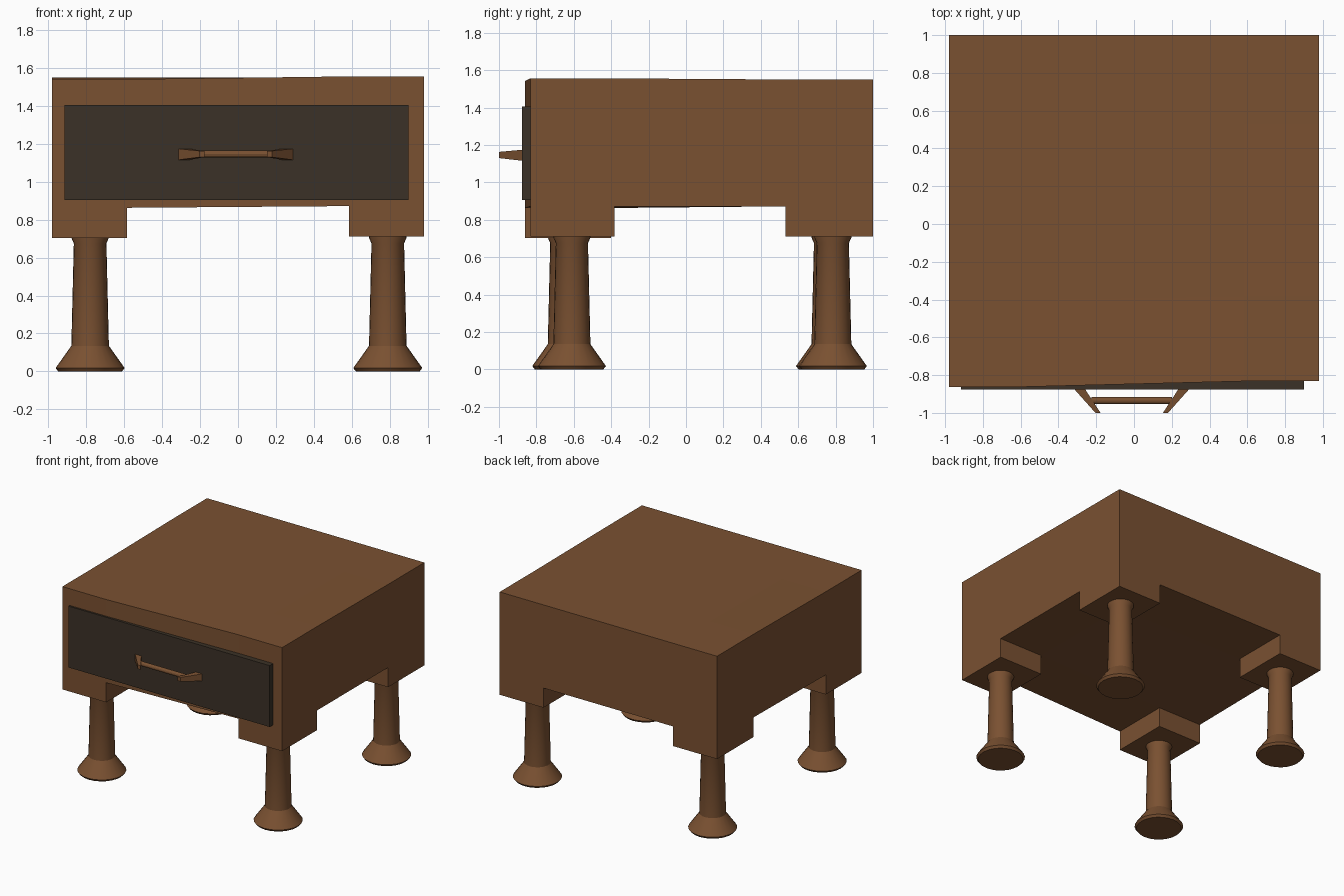
import bpy, bmesh, math

if "Cube" in bpy.data.objects:
    bpy.data.objects.remove(bpy.data.objects["Cube"])


def material(name, rgb):
    m = bpy.data.materials.new(name)
    m.diffuse_color = (*rgb, 1.0)
    m.use_nodes = True
    m.node_tree.nodes["Principled BSDF"].inputs["Base Color"].default_value = m.diffuse_color
    return m


wood = material("brown wood", (0.195, 0.082, 0.031))
dark = material("dark wood", (0.044, 0.031, 0.020))


def finish(bm, name, mat, smooth=False):
    bmesh.ops.recalc_face_normals(bm, faces=bm.faces)
    me = bpy.data.meshes.new(name)
    bm.to_mesh(me)
    bm.free()
    ob = bpy.data.objects.new(name, me)
    bpy.context.collection.objects.link(ob)
    me.materials.append(mat)
    if smooth:
        bpy.ops.object.select_all(action='DESELECT')
        bpy.context.view_layer.objects.active = ob
        ob.select_set(True)
        bpy.ops.object.shade_smooth_by_angle(angle=math.radians(28))
    return ob


def loft(name, rings, mat, smooth=False):
    """Skin a list of vertex rings and cap both ends."""
    bm = bmesh.new()
    rows = [[bm.verts.new(p) for p in r] for r in rings]
    n = len(rows[0])
    for a, b in zip(rows, rows[1:]):
        for i in range(n):
            j = (i + 1) % n
            bm.faces.new((a[i], a[j], b[j], b[i]))
    bm.faces.new(rows[0])
    bm.faces.new(rows[-1])
    return finish(bm, name, mat, smooth)


# Cabinet: underside grid raised to the top, corner cells dropped as blocks
xs = (-0.98, -0.585, 0.585, 0.98)
ys = (-0.832, -0.383, 0.533, 1.0)
bm = bmesh.new()
grid = [[bm.verts.new((x, y, 0.872)) for y in ys] for x in xs]
cells = {(i, j): bm.faces.new((grid[i][j], grid[i + 1][j],
                               grid[i + 1][j + 1], grid[i][j + 1]))
         for i in range(3) for j in range(3)}
up = bmesh.ops.extrude_face_region(bm, geom=list(cells.values()), use_keep_orig=True)
for v in (g for g in up["geom"] if isinstance(g, bmesh.types.BMVert)):
    v.co.z = 1.55
for key in ((0, 0), (2, 0), (0, 2), (2, 2)):
    r = bmesh.ops.extrude_discrete_faces(bm, faces=[cells[key]])
    for v in r["faces"][0].verts:
        v.co.z = 0.712
# Slightly crooked handmade front left and front right corners
for v in bm.verts:
    if v.co.y < 0 and v.co.x < 0:
        v.co.y -= 0.03 if v.co.y < -0.5 else 0.018
        v.co.z -= 0.009
    elif v.co.y < 0 and v.co.z > 1.5:
        v.co.z += 0.006
bmesh.ops.remove_doubles(bm, verts=bm.verts, dist=0.0005)
finish(bm, "cabinet", wood)

# Turned legs
profile = ((0.168, 0.0), (0.182, 0.018), (0.099, 0.135), (0.086, 0.675),
           (0.099, 0.705), (0.099, 0.72))
SIDES = 24
for name, cx, cy in (("front_left_leg", -0.78, -0.64), ("front_right_leg", 0.79, -0.61),
                     ("back_left_leg", -0.78, 0.77), ("back_right_leg", 0.79, 0.785)):
    loft(name, [[(cx + r * math.cos(2 * math.pi * k / SIDES),
                  cy + r * math.sin(2 * math.pi * k / SIDES), z) for k in range(SIDES)]
                for r, z in profile], wood, True)


def rect(x0, x1, y, z0, z1):
    return [(x0, y, z0), (x1, y, z0), (x1, y, z1), (x0, y, z1)]


# Drawer front
loft("drawer_front", [rect(-0.915, 0.90, -0.877, 0.905, 1.405),
                      rect(-0.915, 0.90, -0.80, 0.905, 1.405)], dark)

# Handle: two tapered slanting prongs and a round bar
for side, name in ((-1, "handle_left_prong"), (1, "handle_right_prong")):
    c = -0.012
    loft(name, [rect(c + side * 0.25, c + side * 0.308, -0.87, 1.115, 1.175),
                rect(c + side * 0.165, c + side * 0.192, -1.0, 1.13, 1.163)], wood)
loft("handle_bar", [[(x, -0.935 + 0.018 * math.cos(math.pi * k / 6),
                      1.146 + 0.018 * math.sin(math.pi * k / 6)) for k in range(12)]
                    for x in (-0.225, 0.2)], wood, True)
